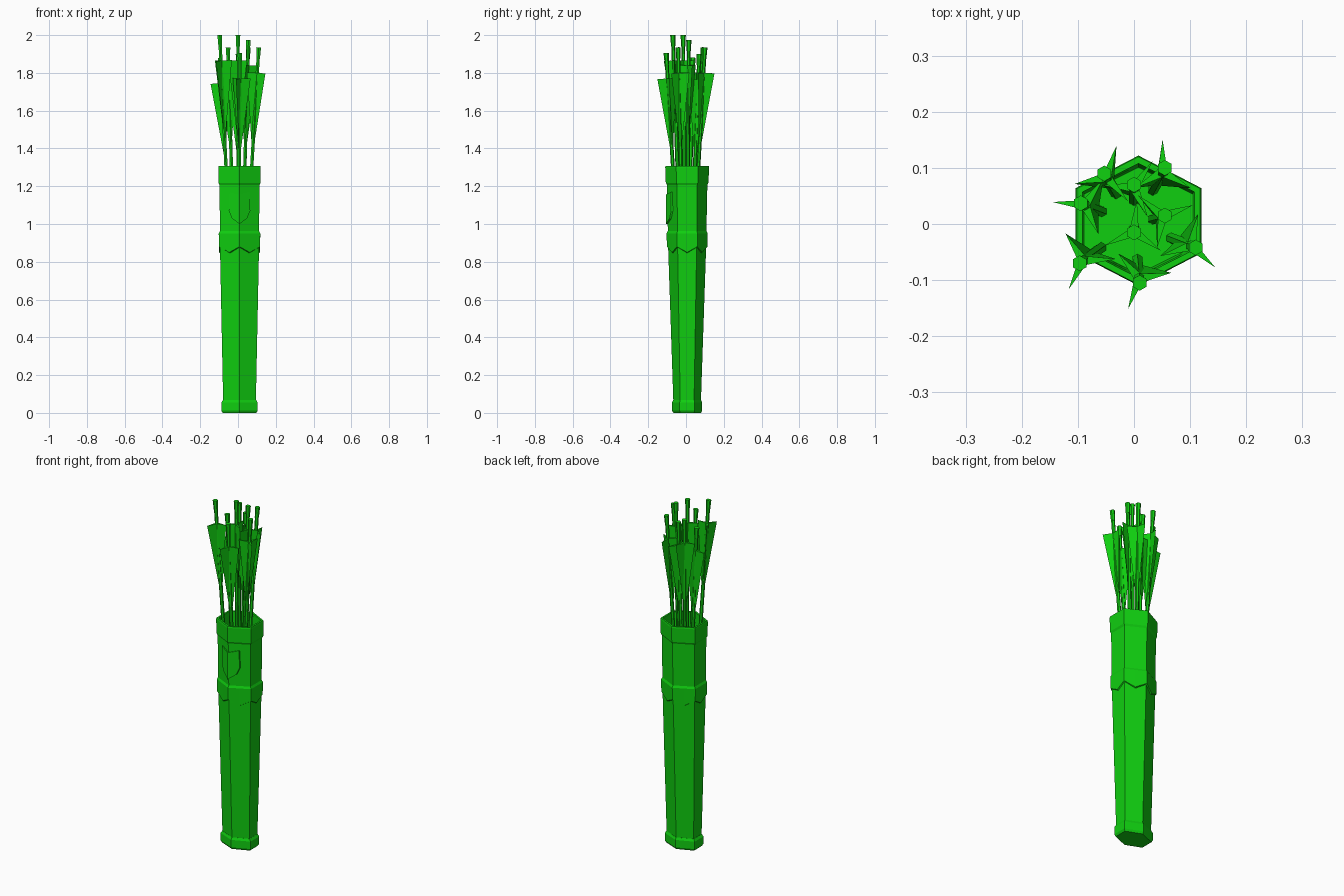
import bpy, bmesh
from math import radians, cos, sin, pi
from mathutils import Vector, Matrix

cube = bpy.data.objects.get("Cube")
if cube:
    bpy.data.objects.remove(cube, do_unlink=True)

green = bpy.data.materials.new("bright_green")
green.use_nodes = True
colour = (0.005, 0.62, 0.005, 1)
green.diffuse_color = colour
green.node_tree.nodes["Principled BSDF"].inputs["Base Color"].default_value = colour

CX, CY = 0.008, 0.006      # axis of the quiver
FLOOR = 1.2                # inside floor of the mouth


def finish(name, bm):
    bmesh.ops.recalc_face_normals(bm, faces=bm.faces)
    mesh = bpy.data.meshes.new(name)
    bm.to_mesh(mesh)
    bm.free()
    mesh.materials.append(green)
    obj = bpy.data.objects.new(name, mesh)
    bpy.context.collection.objects.link(obj)
    return obj


def hex_ring(bm, z, rx, ry, drop=None):
    """Six corners, or twelve points with face middles lowered by drop."""
    corners = [Vector((CX + rx * cos(pi / 6 + k * pi / 3) / cos(pi / 6),
                       CY + ry * sin(pi / 6 + k * pi / 3), z)) for k in range(6)]
    points = []
    for k, p in enumerate(corners):
        points.append(p)
        if drop is not None:
            points.append((p + corners[(k + 1) % 6]) / 2 - Vector((0, 0, drop)))
    return [bm.verts.new(p) for p in points]


def loft(name, profile, closed=False):
    bm = bmesh.new()
    rings = [hex_ring(bm, *p) for p in profile]
    pairs = list(zip(rings, rings[1:]))
    if closed:
        pairs.append((rings[-1], rings[0]))
    else:
        bm.faces.new(rings[0])
        bm.faces.new(rings[-1])
    for a, b in pairs:
        n = len(a)
        for i in range(n):
            j = (i + 1) % n
            bm.faces.new((a[i], a[j], b[j], b[i]))
    return finish(name, bm)


# Quiver body, with an open mouth and inner floor
loft("quiver_body", [(0.03, 0.086, 0.072), (0.86, 0.103, 0.1), (1.25, 0.106, 0.108),
                     (1.25, 0.098, 0.099), (FLOOR, 0.096, 0.095)])
# Foot cap
loft("foot_cap", [(0, 0.089, 0.073), (0.012, 0.096, 0.08),
                  (0.055, 0.096, 0.08), (0.068, 0.088, 0.074)])
# Rim collar around the mouth
loft("mouth_rim", [(1.205, 0.105, 0.106), (1.218, 0.111, 0.113), (1.3, 0.112, 0.116),
                   (1.308, 0.11, 0.114), (1.308, 0.1, 0.102), (1.22, 0.097, 0.098)],
     closed=True)
# Middle band with a zigzag lower edge
loft("zigzag_band", [(0.875, 0.1, 0.098, 0.03), (0.88, 0.109, 0.107, 0.03),
                     (0.95, 0.11, 0.109, 0), (0.962, 0.104, 0.103, 0)], closed=True)


# Shield badge folded over the front corner
def shield(outline):
    bm = bmesh.new()
    for side in (1, -1):
        front, back = ([bm.verts.new((CX + side * u, CY - 0.113 + u / 2 + d, z))
                        for u, z in outline] for d in (0, 0.02))
        bm.faces.new(front)
        bm.faces.new(back)
        for i in range(len(outline) - 1):
            bm.faces.new((front[i], front[i + 1], back[i + 1], back[i]))
    bmesh.ops.remove_doubles(bm, verts=bm.verts, dist=0.0005)
    return finish("shield_badge", bm)


shield([(0, 1.155), (0.054, 1.17), (0.057, 1.07), (0.04, 1.03), (0, 1.0)])


# Arrows: shaft, nock and three tapered feathers
def arrow(number, top, spin):
    top = Vector(top)
    base = Vector((top.x * 0.6, top.y * 0.6, FLOOR - 0.01))
    axis = top - base
    length = axis.length
    place = Matrix.Translation(base) @ axis.to_track_quat("Z", "Y").to_matrix().to_4x4()
    place = Matrix.Translation(base) @ Vector((0, 0, 1)).rotation_difference(axis).to_matrix().to_4x4()
    bm = bmesh.new()

    def rod(low, high, r1, r2):
        bmesh.ops.create_cone(bm, cap_ends=True, segments=6, radius1=r1, radius2=r2,
                              depth=high - low,
                              matrix=Matrix.Translation((0, 0, (low + high) / 2)))

    rod(0, length - 0.04, 0.01, 0.01)
    rod(length - 0.06, length, 0.011, 0.014)
    high = length - 0.135
    low = high - 0.38
    for k in range(3):
        turn = Matrix.Rotation(radians(spin + 120 * k), 4, "Z")
        tip, left, right, edge = [bm.verts.new(turn @ Vector(p)) for p in (
            (0.008, 0, low), (0.004, 0.008, high), (0.004, -0.008, high), (0.058, 0, high))]
        for face in ((tip, left, edge), (tip, edge, right), (left, right, edge), (tip, right, left)):
            bm.faces.new(face)
    bm.transform(place)
    finish(f"arrow_{number}", bm)


ARROWS = [((-0.053, 0.09, 1.935), 72), ((-0.095, 0.037, 1.88), 175),
          ((-0.097, -0.07, 2.0), 243), ((0.01, -0.105, 1.905), 250),
          ((0.11, -0.042, 1.935), 318), ((0.055, 0.1, 1.935), 90),
          ((0.055, 0.015, 1.975), 20), ((0, -0.015, 2.0), 85),
          ((0, 0.07, 1.9), 55)]
for number, (top, spin) in enumerate(ARROWS, 1):
    arrow(number, top, spin)
